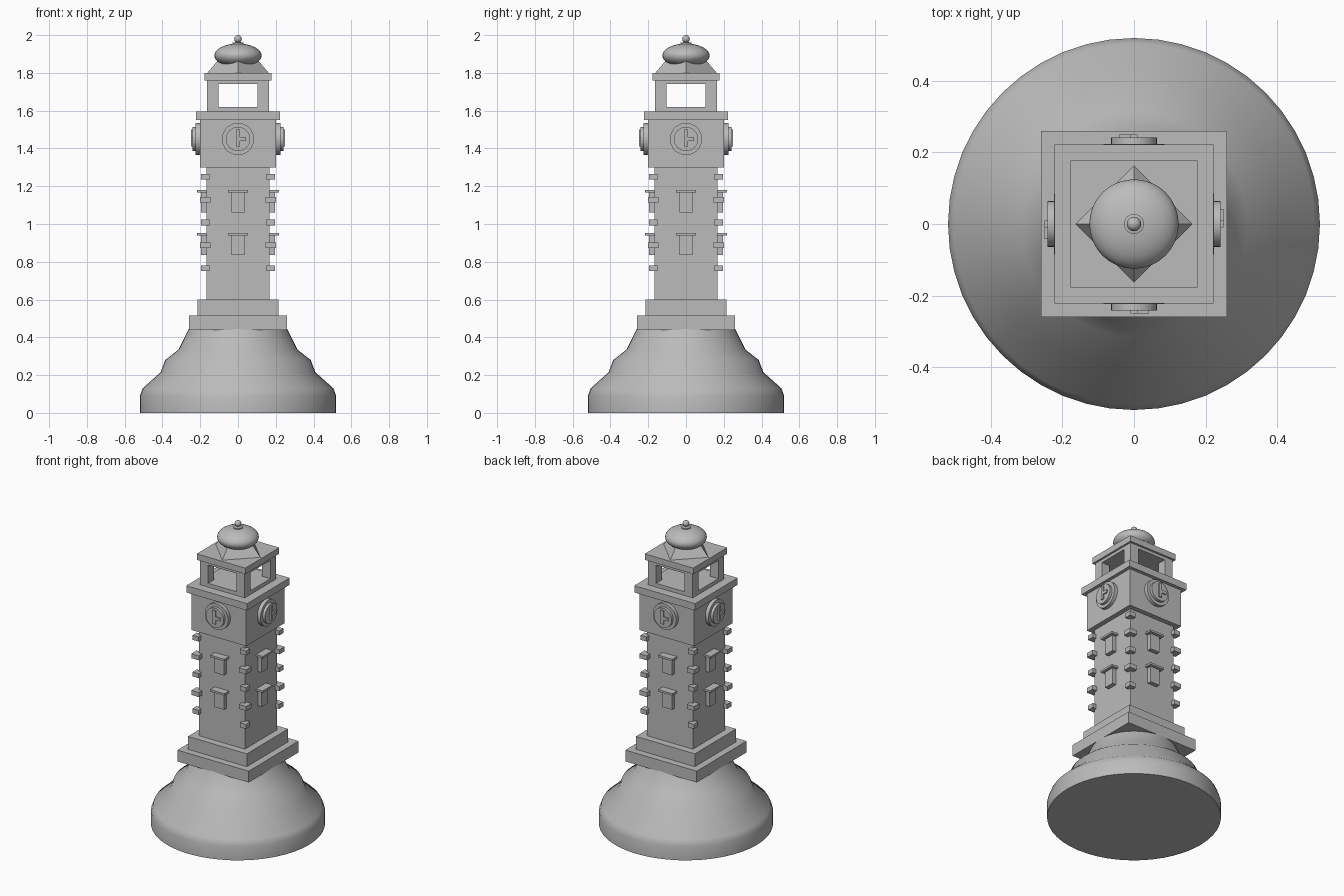
import bpy
import math
from mathutils import Matrix

cube = bpy.data.objects.get("Cube")
if cube:
    bpy.data.objects.remove(cube, do_unlink=True)

stone = bpy.data.materials.new("grey_stone")
stone.use_nodes = True
GREY = (0.5, 0.5, 0.5, 1)
stone.diffuse_color = GREY
stone.node_tree.nodes["Principled BSDF"].inputs["Base Color"].default_value = GREY


def finish(name, smooth=None):
    ob = bpy.context.object
    ob.name = name
    ob.data.materials.clear()
    ob.data.materials.append(stone)
    if smooth:
        bpy.ops.object.shade_smooth_by_angle(angle=math.radians(smooth))
    return ob


def box(name, x, y, z):
    """Box from (min, max) ranges along each axis."""
    bpy.ops.mesh.primitive_cube_add(size=1)
    ob = finish(name)
    lo, hi = zip(x, y, z)
    size = [b - a for a, b in zip(lo, hi)]
    mid = [(a + b) / 2 for a, b in zip(lo, hi)]
    ob.data.transform(Matrix.Translation(mid) @ Matrix.Diagonal((*size, 1)))
    return ob


def slab(name, half, bottom, top):
    return box(name, (-half, half), (-half, half), (bottom, top))


def disc(name, radius, z, y0, y1):
    """Round plate facing the front."""
    bpy.ops.mesh.primitive_cylinder_add(vertices=32, radius=radius, depth=y1 - y0)
    ob = finish(name, 40)
    ob.data.transform(Matrix.Translation((0, -(y0 + y1) / 2, z))
                      @ Matrix.Rotation(math.pi / 2, 4, "X"))
    return ob


def lathe(name, profile, segments, angle):
    """Closed solid of revolution from (radius, height) points."""
    verts, faces, n = [], [], segments
    for r, z in profile:
        verts += [(r * math.cos(i * math.tau / n), r * math.sin(i * math.tau / n), z)
                  for i in range(n)]
    for k in range(len(profile) - 1):
        for i in range(n):
            j = (i + 1) % n
            faces.append((k * n + i, k * n + j, k * n + n + j, k * n + n + i))
    faces.append(tuple(reversed(range(n))))
    faces.append(tuple(range(len(verts) - n, len(verts))))
    mesh = bpy.data.meshes.new(name)
    mesh.from_pydata(verts, [], faces)
    ob = bpy.data.objects.new(name, mesh)
    bpy.context.collection.objects.link(ob)
    bpy.ops.object.select_all(action="DESELECT")
    ob.select_set(True)
    bpy.context.view_layer.objects.active = ob
    return finish(name, angle)


def sphere(name, z, radius, height):
    bpy.ops.mesh.primitive_uv_sphere_add(segments=32, ring_count=16, radius=1)
    ob = finish(name, 60)
    ob.data.transform(Matrix.Translation((0, 0, z))
                      @ Matrix.Diagonal((radius, radius, height, 1)))


# Round flared base
lathe("round_base", [(0.52, 0), (0.52, 0.09), (0.505, 0.13), (0.41, 0.215),
                     (0.385, 0.28), (0.315, 0.335), (0.26, 0.445)], 48, 60)

# Square tower, from the plinth up
slab("lower_plinth", 0.26, 0.44, 0.515)
slab("upper_plinth", 0.215, 0.515, 0.6)
slab("shaft", 0.168, 0.6, 1.3)
slab("clock_block", 0.2, 1.3, 1.55)
slab("ledge", 0.222, 1.55, 1.595)

# Open belfry
slab("belfry_floor", 0.164, 1.595, 1.62)
slab("belfry_lintel", 0.164, 1.74, 1.76)
slab("belfry_cap", 0.177, 1.76, 1.8)
for sx in (-1, 1):
    for sy in (-1, 1):
        box("belfry_post", sorted((sx * 0.103, sx * 0.164)),
            sorted((sy * 0.103, sy * 0.164)), (1.62, 1.74))
        # Corner stones, alternating small and large
        for i in range(5):
            h = 0.022 if i % 2 == 0 else 0.027
            c, z = 0.173, 0.766 + i * 0.121
            box("corner_stone", (sx * c - h, sx * c + h),
                (sy * c - h, sy * c + h), (z - 0.015, z + 0.015))

# Clocks and windows, repeated on all four sides
for side in range(4):
    parts = [disc("clock_rim", 0.085, 1.45, 0.19, 0.224),
             disc("clock_face", 0.064, 1.45, 0.2, 0.242),
             box("minute_hand", (-0.01, 0.01), (-0.25, -0.24), (1.41, 1.5)),
             box("hour_hand", (-0.01, 0.042), (-0.25, -0.24), (1.44, 1.46))]
    for z in (0.835, 1.062):
        parts.append(box("window", (-0.034, 0.034), (-0.196, -0.16), (z, z + 0.105)))
        parts.append(box("window_lintel", (-0.052, 0.052), (-0.216, -0.16),
                         (z + 0.105, z + 0.118)))
    for ob in parts:
        ob.data.transform(Matrix.Rotation(side * math.pi / 2, 4, "Z"))

# Pointed roof skirt, dome and finial
lathe("roof_skirt", [(0.163, 1.8), (0.094, 1.88)], 4, None)
sphere("dome", 1.892, 0.125, 0.063)
lathe("finial_collar", [(0.028, 1.945), (0.028, 1.96), (0.012, 1.963), (0.012, 1.975)], 24, 30)
sphere("finial_ball", 1.98, 0.02, 0.02)
